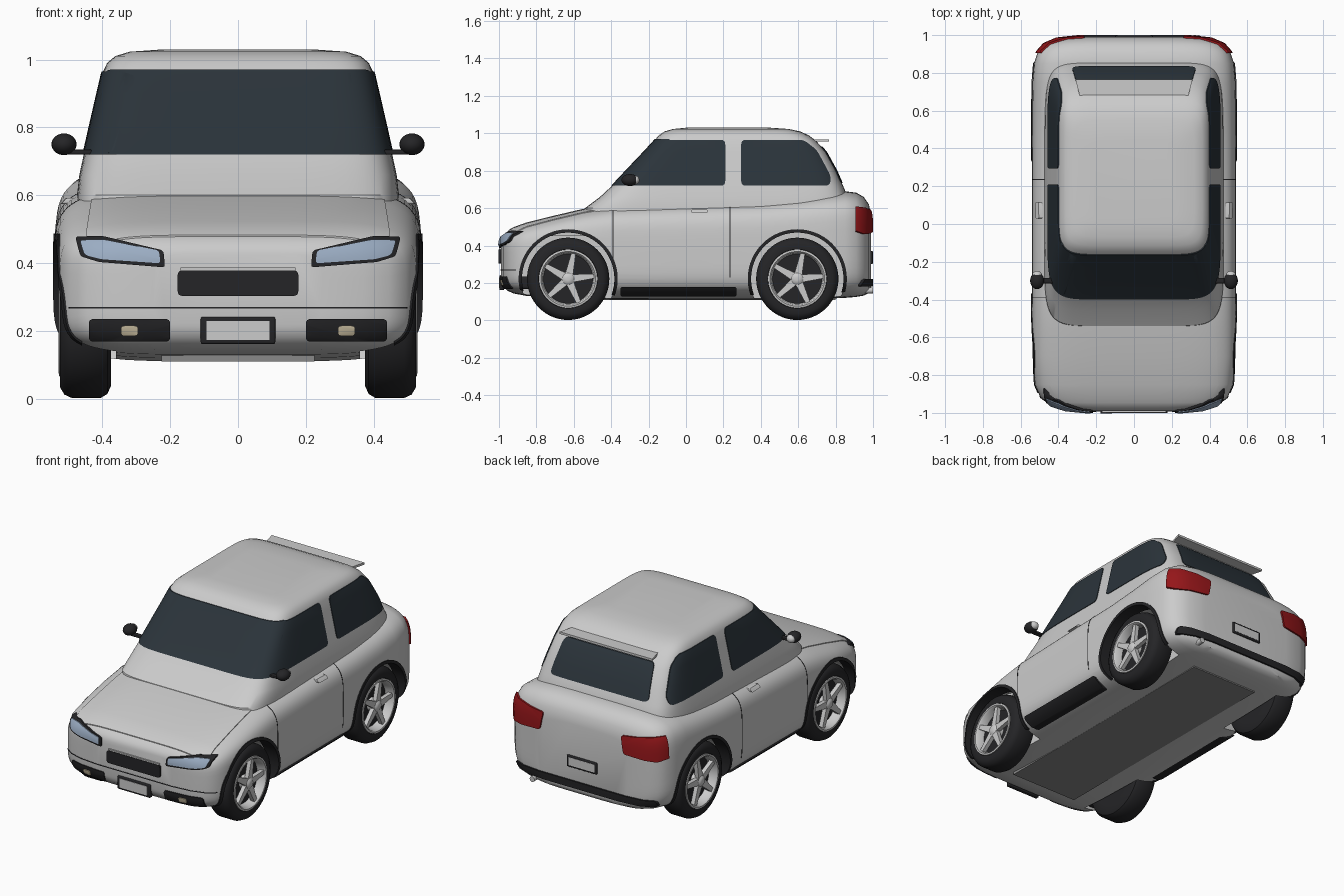
import bpy, bmesh, math
from mathutils import Vector

if "Cube" in bpy.data.objects:
    bpy.data.objects.remove(bpy.data.objects["Cube"])

DARK, GLASS = (.018, .018, .02, 1), (.024, .034, .043, 1)
RED, LENS, BEIGE = (.3, .008, .01, 1), (.33, .42, .55, 1), (.6, .52, .36, 1)
mats = {}


def finish(name, bm, color=None):
    bmesh.ops.recalc_face_normals(bm, faces=bm.faces)
    me = bpy.data.meshes.new(name)
    bm.to_mesh(me)
    bm.free()
    ob = bpy.data.objects.new(name, me)
    bpy.context.collection.objects.link(ob)
    if color:
        if color not in mats:
            mats[color] = bpy.data.materials.new("paint")
            mats[color].diffuse_color = color
        me.materials.append(mats[color])
    return ob


def loft(name, rings, color=None, caps=True):
    bm = bmesh.new()
    vs = [[bm.verts.new(p) for p in r] for r in rings]
    n = len(vs[0])
    for a, b in zip(vs, vs[1:]):
        for i in range(n):
            bm.faces.new((a[i], a[(i + 1) % n], b[(i + 1) % n], b[i]))
    if caps:
        bm.faces.new(vs[0])
        bm.faces.new(vs[-1])
    return finish(name, bm, color)


def place(axis, u, v, d):
    return {'x': (d, u, v), 'y': (u, d, v), 'z': (u, v, d)}[axis]


def prism(name, outline, axis, d0, d1, color=None):
    return loft(name, [[place(axis, u, v, d) for u, v in outline] for d in (d0, d1)], color)


def box(name, center, size, color=None, bevel=0):
    bm = bmesh.new()
    bmesh.ops.create_cube(bm, size=1)
    for v in bm.verts:
        v.co = Vector(center) + Vector([a * b for a, b in zip(v.co, size)])
    if bevel:
        bmesh.ops.bevel(bm, geom=bm.edges[:], offset=bevel, segments=3, profile=.5, affect='EDGES')
    return finish(name, bm, color)


def mirror(ob):
    ob.modifiers.new("mirror", 'MIRROR')
    return ob


def boolean(ob, other, op):
    m = ob.modifiers.new("cut", 'BOOLEAN')
    m.operation, m.object, m.solver = op, other, 'EXACT'
    dg = bpy.context.evaluated_depsgraph_get()
    me = bpy.data.meshes.new_from_object(ob.evaluated_get(dg))
    ob.modifiers.clear()
    ob.data = me
    bpy.data.objects.remove(other)


def superellipse(a, b, n, count=72):
    pts = []
    for i in range(count):
        t = 2 * math.pi * (i + .5) / count
        c, s = math.cos(t), math.sin(t)
        pts.append((math.copysign(a * abs(c) ** (2 / n), c), math.copysign(b * abs(s) ** (2 / n), s)))
    return pts


def circle(cy, cz, r, n=48):
    return [(cy + r * math.cos(2 * math.pi * i / n), cz + r * math.sin(2 * math.pi * i / n)) for i in range(n)]


def rounded(pts, r):
    out = []
    for i, p in enumerate(pts):
        p, a, b = Vector(p), Vector(pts[i - 1]), Vector(pts[(i + 1) % len(pts)])
        s, e = p + (a - p).normalized() * r, p + (b - p).normalized() * r
        out += [tuple(s * (1 - t) ** 2 + p * 2 * t * (1 - t) + e * t * t) for t in (0, .25, .5, .75, 1)]
    return out


def rect(u0, u1, v0, v1):
    return [(u0, v0), (u1, v0), (u1, v1), (u0, v1)]


# Thin panel that follows a shell: prism intersected with the inflated shell
def panel(name, outline, axis, d0, d1, shell, off, color=None, both=False):
    ob = prism(name, outline, axis, d0, d1, color)
    bm = bmesh.new()
    bm.from_mesh(shell)
    bm.normal_update()
    moves = [(v, v.normal * off) for v in bm.verts]
    for v, m in moves:
        v.co += m
    boolean(ob, finish("helper", bm, color), 'INTERSECT')
    return mirror(ob) if both else ob


# Lower body: y, half width, bottom, top
stations = [(-.99, .25, .21, .43), (-.978, .37, .18, .455), (-.955, .445, .158, .475), (-.92, .495, .143, .495),
            (-.85, .525, .13, .52), (-.7, .537, .12, .557), (-.55, .54, .115, .592), (-.4, .54, .11, .617),
            (0, .54, .11, .632), (.4, .54, .11, .645), (.6, .54, .112, .662), (.75, .538, .115, .682),
            (.85, .53, .12, .69), (.91, .51, .125, .683), (.95, .475, .132, .66), (.978, .41, .145, .62),
            (.99, .3, .165, .56)]
body = loft("body", [[(x, y, (lo + hi) / 2 + z) for x, z in superellipse(w, (hi - lo) / 2, 5)]
                     for y, w, lo, hi in stations])
hull = body.data.copy()

# Cabin: z, front y, back y, half width
levels = [(.5, -.56, .86, .475), (.6, -.54, .87, .475), (.66, -.46, .865, .468), (.72, -.395, .84, .455),
          (.8, -.32, .805, .437), (.9, -.225, .75, .414), (.96, -.17, .695, .4), (.99, -.145, .655, .386),
          (1.01, -.115, .61, .362), (1.023, -.07, .55, .32), (1.03, 0, .45, .22)]
cabin = loft("cabin", [[(x, (f + b) / 2 + y, z) for x, y in superellipse(w, (b - f) / 2, 8)]
                       for z, f, b, w in levels])
top = cabin.data

# Windows
panel("windshield", rounded([(-.445, .72), (.445, .72), (.388, .97), (-.388, .97)], .012),
      'y', -.7, -.05, top, .004, GLASS)
panel("rear_window", rounded([(-.33, .735), (.33, .735), (.3, .93), (-.3, .93)], .03), 'y', .5, 1, top, .004, GLASS)
panel("front_side_window", rounded([(-.385, .72), (.21, .72), (.21, .965), (-.165, .965)], .025),
      'x', .3, .6, top, .004, GLASS, True)
panel("rear_side_window", rounded([(.295, .72), (.77, .72), (.775, .77), (.7, .91), (.63, .965), (.295, .965)], .025),
      'x', .3, .6, top, .004, GLASS, True)

# Hood and seams
panel("hood", rounded([(-.45, -.95), (.45, -.95), (.43, -.45), (-.43, -.45)], .04), 'z', .45, .7, hull, .004)
for y, lo in ((-.39, .3), (.235, .23)):
    panel("door_seam", rect(y - .002, y + .002, lo, .62), 'x', .4, .6, hull, .0015, DARK, True)
panel("bumper_seam", rect(-.5, .5, .266, .271), 'y', -1.1, -.88, hull, .002, DARK)

# Headlights, fog lamps
lamp = [(.48, .478), (.4, .48), (.22, .437), (.215, .387), (.41, .403), (.465, .42)]
c = Vector((.35, .437))
inner = [tuple(c + Vector(((p[0] - c.x) * .9, (p[1] - c.y) * .76))) for p in lamp]
panel("headlight_frame", rounded(lamp, .01), 'y', -1.1, -.8, hull, .01, DARK, True)
panel("headlight_lens", rounded(inner, .01), 'y', -1.1, -.8, hull, .014, LENS, True)
panel("fog_recess", rounded(rect(.2, .44, .168, .235), .015), 'y', -1.1, -.8, hull, .006, DARK, True)
panel("fog_lamp", rounded(rect(.295, .345, .185, .215), .01), 'y', -1.1, -.8, hull, .012, BEIGE, True)

# Grille and front plate
panel("grille", rounded(rect(-.178, .178, .303, .378), .015), 'y', -1.1, -.9, hull, .012, DARK)
for z in (.322, .35, .382):
    w = .34 if z > .37 else .3
    box("grille_slat", (0, -.991, z), (w, .016, .008))
box("front_plate_frame", (0, -.985, .201), (.22, .026, .08), DARK, .006)
box("front_plate", (0, -.992, .201), (.185, .016, .055))

# Tail lights, rear plate, rear bumper strip, exhaust
panel("tail_light", rounded([(.28, .475), (.26, .58), (.55, .615), (.55, .49), (.48, .46)], .015),
      'y', .905, 1.1, hull, .01, RED, True)
box("rear_plate_frame", (0, .988, .335), (.2, .022, .07), DARK, .005)
box("rear_plate", (0, .993, .335), (.175, .014, .048))
panel("rear_bumper_strip", rounded(rect(-.47, .47, .18, .222), .015), 'y', .9, 1.1, hull, .01, DARK)
exhaust = prism("exhaust", [(.33 + x, .16 + z) for x, z in circle(0, 0, .016, 24)], 'y', .85, 1)

# Side trim, handles, floor, spoiler
panel("sill_trim", rounded(rect(-.35, .27, .127, .178), .012), 'x', .4, .6, hull, .01, DARK, True)
panel("door_handle", rounded(rect(.03, .115, .574, .592), .006), 'x', .4, .6, hull, .012, None, True)
box("underbody", (0, 0, .13), (.45, 1.6, .04), (.25, .25, .25, 1))
prism("spoiler", [(-.28, .65), (.28, .65), (.31, .765), (-.31, .765)], 'z', .955, .968)

# Mirrors
for name, pos, size, col in (("mirror", (.513, -.3, .75), (.037, .045, .032), DARK),
                             ("mirror_face", (.513, -.27, .75), (.026, .021, .023), None)):
    bm = bmesh.new()
    bmesh.ops.create_uvsphere(bm, u_segments=24, v_segments=14, radius=1)
    for v in bm.verts:
        v.co = Vector(pos) + Vector([a * b for a, b in zip(v.co, size)])
    mirror(finish(name, bm, col))
mirror(box("mirror_stalk", (.48, -.3, .727), (.1, .03, .014), DARK, .004))

# Wheels with arches
ZC = .222
for end, cy in (("front", -.63), ("rear", .595)):
    for s in (-1, 1):
        boolean(body, prism("helper", circle(cy, ZC, .252, 64), 'x', s * .36, s * .7), 'DIFFERENCE')
    arc = [math.radians(-20 + 220 * i / 40) for i in range(41)]
    ring = [(cy + .265 * math.cos(a), ZC + .265 * math.sin(a)) for a in arc]
    ring += [(cy + .247 * math.cos(a), ZC + .247 * math.sin(a)) for a in reversed(arc)]
    panel(end + "_arch_trim", ring, 'x', .46, .7, hull, .005, DARK, True)

    def lathe(name, profile, color=None, caps=True):
        return mirror(loft(end + name, [[(x, u, v) for u, v in circle(cy, ZC, r, 64)] for x, r in profile], color, caps))
    lathe("_tire", [(.375, .14), (.375, .185), (.385, .208), (.405, .22), (.49, .22), (.512, .21), (.525, .188),
                    (.523, .158), (.5, .15), (.475, .145)], DARK)
    lathe("_rim", [(.5, .157), (.527, .156), (.529, .146), (.52, .138), (.477, .132)], None, False)
    lathe("_hub", [(.475, .04), (.515, .036), (.528, .022), (.53, .008)])
    for k in range(5):
        a = math.radians(78 + 72 * k)
        d, n = Vector((math.cos(a), math.sin(a))), Vector((-math.sin(a), math.cos(a)))
        pts = [d * r + n * w + Vector((cy, ZC)) for r, w in ((.01, -.022), (.143, -.012), (.143, .012), (.01, .022))]
        mirror(prism(end + "_spoke", [tuple(p) for p in pts], 'x', .495, .52))

# Smooth shading with sharp edges kept
for ob in bpy.context.collection.objects:
    ob.select_set(True)
bpy.context.view_layer.objects.active = body
bpy.ops.object.shade_smooth_by_angle(angle=math.radians(35))

for m in bpy.data.materials:
    if m.users and not m.is_grease_pencil:
        m.use_nodes = True
        m.node_tree.nodes["Principled BSDF"].inputs["Base Color"].default_value = m.diffuse_color
